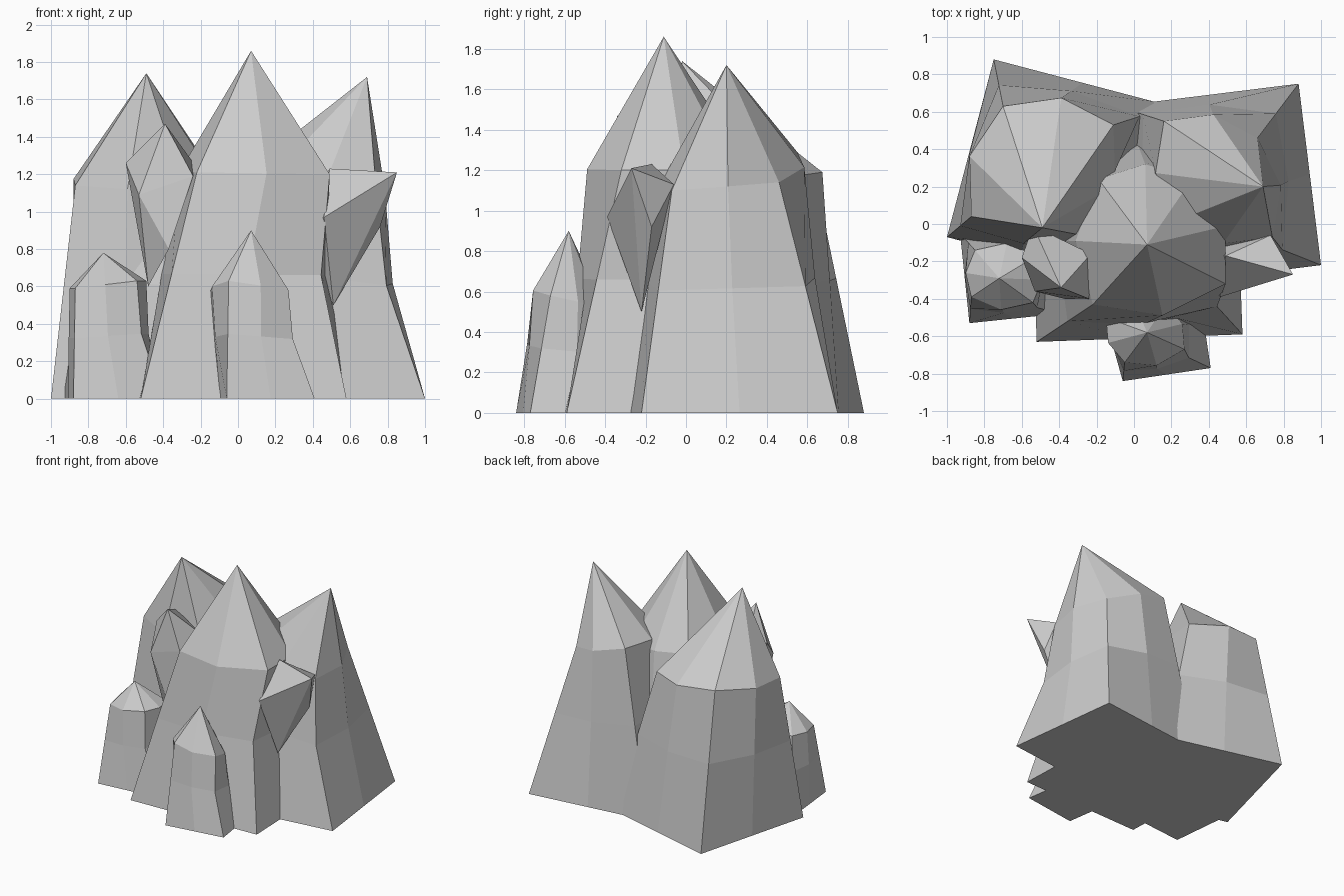
import bpy, bmesh
from mathutils import Vector

if "Cube" in bpy.data.objects:
    bpy.data.objects.remove(bpy.data.objects["Cube"])


def finish(name, bm):
    bmesh.ops.recalc_face_normals(bm, faces=bm.faces)
    mesh = bpy.data.meshes.new(name)
    bm.to_mesh(mesh)
    bm.free()
    obj = bpy.data.objects.new(name, mesh)
    bpy.context.collection.objects.link(obj)
    return obj


def outward(p, q):
    """Horizontal vector pointing out of side p-q, as long as the side."""
    return (q - p).cross(Vector((0, 0, 1)))


def crag(name, apex, foot, shoulder):
    """Spire on a square foot (its front edge), with a bulging shoulder
    (front left, front right, back left, optional back right) and a tip."""
    a, b = (Vector((x, y, 0)) for x, y in foot)
    back = -outward(a, b)
    base = [a, b, b + back, a + back]
    fl, fr, bl, *br = map(Vector, shoulder)
    top = [fl, fr, br[0] if br else fr + bl - fl, bl]
    waist = [p.lerp(q, 0.55) for p, q in zip(base, top)]
    waist[1].x -= 0.12 * (fr - fl).length      # eroded front right corner

    bm = bmesh.new()
    loops = []
    for ring, bulge in ((base, 0), (waist, .07), (top, .16)):
        verts = []
        for i, p in enumerate(ring):
            q = ring[(i + 1) % 4]
            mid = (p + q) / 2 + outward(p, q) * bulge
            verts += [bm.verts.new(p), bm.verts.new(mid)]
        loops.append(verts)
    bm.faces.new(loops[0][::-1])
    tip = bm.verts.new(apex)
    for i in range(8):
        j = (i + 1) % 8
        for lo, hi in zip(loops, loops[1:]):
            bm.faces.new((lo[i], lo[j], hi[j], hi[i]))
        bm.faces.new((loops[-1][i], loops[-1][j], tip))
    return finish(name, bm)


def shard(name, points):
    """Faceted chunk wrapped around a few points."""
    bm = bmesh.new()
    for p in points:
        bm.verts.new(p)
    bmesh.ops.convex_hull(bm, input=bm.verts)
    return finish(name, bm)


rocks = [
    # Three tall spires
    crag("centre_spire", (.07, -.11, 1.86), [(-.52, -.63), (.58, -.59)],
         [(-.22, -.43, 1.21), (.49, -.32, 1.2), (-.19, .24, 1.22), (.31, .24, 1.2)]),
    crag("left_spire", (-.49, -.02, 1.74), [(-1, -.07), (-.05, -.32)],
         [(-.87, .04, 1.14), (-.28, -.06, 1.1), (-.7, .63, 1.21)]),
    crag("right_spire", (.69, .2, 1.72), [(.03, -.34), (1, -.22)],
         [(.24, .02, 1.25), (.74, -.07, 1.1), (.16, .55, 1.29)]),
    # Two low outcrops
    crag("front_outcrop", (.07, -.58, .9), [(-.06, -.84), (.41, -.77)],
         [(-.05, -.74, .63), (.27, -.67, .58), (-.15, -.5, .57)]),
    crag("left_outcrop", (-.72, -.29, .78), [(-.88, -.53), (-.4, -.48)],
         [(-.87, -.39, .59), (-.54, -.42, .63), (-.85, -.14, .59)]),
    # Two leaning shards
    shard("right_shard", [(.85, -.27, 1.21), (.49, -.17, 1.23), (.73, -.06, 1.13),
                          (.76, -.17, .92), (.46, -.39, .97), (.51, -.22, .5),
                          (.3, -.13, .9)]),
    shard("left_shard", [(-.39, -.34, 1.47), (-.6, -.18, 1.26), (-.54, -.01, 1.3),
                         (-.53, -.36, 1.09), (-.24, -.4, 1.19), (-.23, -.16, 1.25),
                         (-.37, -.4, .8), (-.48, -.25, .6)]),
]

# Fuse everything into one solid rock
rock = rocks[0]
bpy.context.view_layer.objects.active = rock
for other in rocks[1:]:
    mod = rock.modifiers.new("fuse", 'BOOLEAN')
    mod.operation, mod.solver, mod.object = 'UNION', 'EXACT', other
    bpy.ops.object.modifier_apply(modifier=mod.name)
    bpy.data.objects.remove(other)
rock.name = "rock_cluster"
